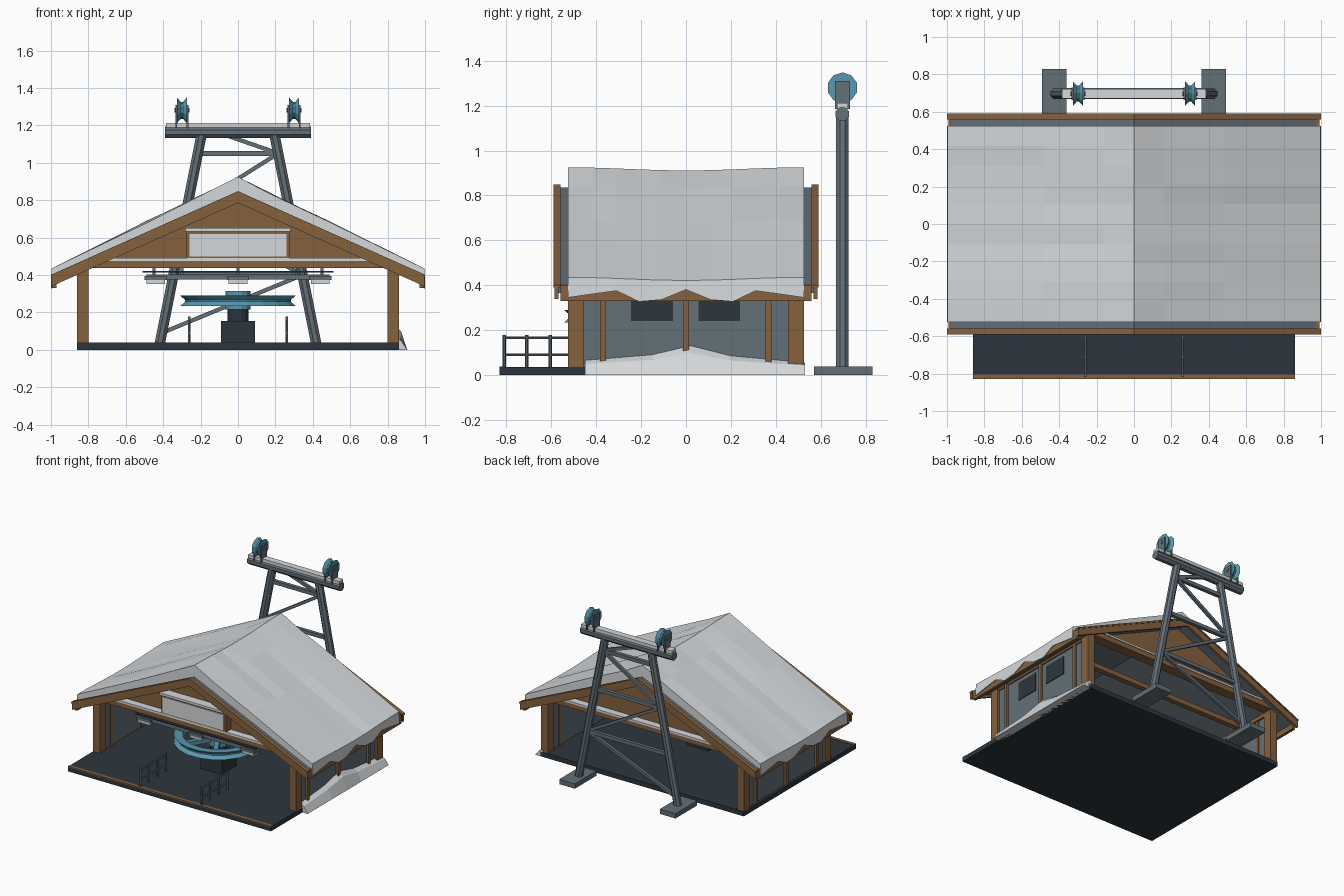
import bpy, bmesh, math, random
from mathutils import Vector

random.seed(4)
cube = bpy.data.objects.get("Cube")
if cube:
    bpy.data.objects.remove(cube)


def material(name, r, g, b):
    m = bpy.data.materials.new(name)
    m.use_nodes = True
    m.diffuse_color = (r, g, b, 1)
    m.node_tree.nodes["Principled BSDF"].inputs["Base Color"].default_value = (r, g, b, 1)
    return m


snow = material("snow", .66, .69, .71)
slate = material("slate steel", .125, .16, .19)
wood = material("brown wood", .24, .12, .048)
dark = material("dark slate", .026, .036, .047)
teal = material("teal wheel", .10, .32, .43)


def loft(name, sections, mat, closed=False):
    """Join matching rings of points; cap the ends unless the rings close up."""
    bm = bmesh.new()
    rings = [[bm.verts.new(p) for p in s] for s in sections]
    n = len(rings[0])
    pairs = list(zip(rings, rings[1:]))
    if closed:
        pairs.append((rings[-1], rings[0]))
    for a, b in pairs:
        for i in range(n):
            j = (i + 1) % n
            bm.faces.new((a[i], a[j], b[j], b[i]))
    if not closed:
        bm.faces.new(rings[0])
        bm.faces.new(rings[-1])
    bmesh.ops.recalc_face_normals(bm, faces=bm.faces)
    me = bpy.data.meshes.new(name)
    bm.to_mesh(me)
    bm.free()
    me.materials.append(mat)
    ob = bpy.data.objects.new(name, me)
    bpy.context.collection.objects.link(ob)
    return ob


def prism(name, profile, y0, y1, mat):
    return loft(name, [[(x, y, z) for x, z in profile] for y in (y0, y1)], mat)


def box(name, x, y, z, mat):
    return prism(name, [(x[0], z[0]), (x[1], z[0]), (x[1], z[1]), (x[0], z[1])], *y, mat)


def bar(name, p, q, w, mat, sides=4):
    p, q = Vector(p), Vector(q)
    d = (q - p).normalized()
    ref = Vector((1, 0, 0)) if abs(d.y) > .9 else Vector((0, 1, 0))
    u = d.cross(ref).normalized()
    v = d.cross(u)
    r = w / 2 / math.cos(math.pi / sides)
    ang = [math.tau * (i + .5) / sides for i in range(sides)]
    return loft(name, [[c + (u * math.cos(a) + v * math.sin(a)) * r for a in ang] for c in (p, q)], mat)


def ring(name, centre, axis, profile, sides, mat):
    """Revolve (radius, offset) points about the x or z axis."""
    c, secs = Vector(centre), []
    for i in range(sides):
        a = math.tau * (i + .5) / sides
        s, t = math.cos(a), math.sin(a)
        secs.append([c + Vector((o, r * s, r * t) if axis == "x" else (r * s, r * t, o))
                     for r, o in profile])
    return loft(name, secs, mat, closed=True)


# Floor slab with wooden front edging
box("floor", (-.86, .86), (-.83, .53), (0, .035), dark)
box("floor_edging", (-.86, .86), (-.83, -.805), (.03, .038), wood)

# Side walls, posts and windows
for s, side in ((-1, "right"), (1, "left")):
    def xs(a, b):
        return (s * a, s * b)
    box(side + "_wall", xs(.815, .84), (-.47, .51), (.03, .44), slate)
    box(side + "_wall_plate", xs(.80, .85), (-.5, .5), (.41, .44), wood)
    for y in (-.49, .49):
        box(side + "_corner_post", xs(.80, .86), (y - .036, y + .036), (.035, .45), wood)
    for y in (-.37, 0, .367):
        box(side + "_wall_post", xs(.81, .857), (y - .013, y + .013), (.035, .43), wood)
    for y in (-.152, .148):
        box(side + "_window", xs(.838, .845), (y - .093, y + .093), (.24, .38), dark)
    box(side + "_fascia", xs(.97, .992), (-.56, .56), (.33, .40), wood)


# Roof deck, barge boards and gables
def chevron(top, depth, half, slope=.447):
    low = top - slope * half
    return [(-half, low), (0, top), (half, low), (half, low - depth),
            (0, top - depth), (-half, low - depth)]


prism("roof_deck", chevron(.835, .03, .985), -.57, .57, slate)
for s, end in ((-1, "front"), (1, "back")):
    prism(end + "_barge_board", chevron(.84, .055, .997), s * .568, s * .585, wood)
    prism(end + "_barge_trim", chevron(.848, .012, 1), s * .56, s * .59, wood)
    prism(end + "_gable_panel", [(-.77, .46), (0, .81), (.77, .46)], s * .46, s * .48, wood)
    box(end + "_tie_beam", (-.80, .80), (s * .455, s * .53), (.438, .477), wood)
    box(end + "_beam_snow", (-.73, .73), (s * .47, s * .535), (.475, .49), snow)
for y in (-.17, .17):
    box("inner_tie_beam", (-.80, .80), (y - .02, y + .02), (.438, .475), wood)

# Snow blanket on the roof, draped over the eaves
lip = [(-.525, .345), (-.42, .36), (-.31, .375), (-.21, .327), (-.11, .335), (0, .38),
       (.11, .335), (.21, .327), (.31, .375), (.42, .36), (.525, .345)]
columns = (-.996, -.48, -.16, 0, .16, .48, .996)
sections = []
for y, low in lip:
    top = []
    for x in columns:
        z = .918 - .492 * abs(x) + .007 * math.cos(y * 6 + math.pi)
        top.append((x, y, z + random.uniform(-.008, .008) * (0 < abs(x) < .9)))
    under = [(x, y, .832 - .447 * abs(x)) for x in (.97, 0, -.97)]
    sections.append([(-1, y, low)] + top + [(1, y, low)] + [(.972, y, low + .01)]
                    + under + [(-.972, y, low + .01)])
loft("roof_snow", sections, snow)

# Snow bank against one side wall
bank = [(-.45, .065), (-.15, .09), (.02, .13), (.2, .085), (.53, .055)]
loft("snow_bank", [[(.84, y, 0), (.905, y, 0), (.872, y, h * .75), (.84, y, h)] for y, h in bank], snow)

# Framed sign on the front gable
box("sign_frame", (-.275, .275), (-.535, -.48), (.485, .635), wood)
box("sign_panel", (-.258, .258), (-.542, -.534), (.5, .62), snow)
box("sign_snow", (-.28, .28), (-.55, -.475), (.632, .65), snow)

# Lamp rack below the front beam
box("lamp_bar", (-.49, .49), (-.5, -.46), (.375, .402), slate)
box("lamp_rail", (-.51, .51), (-.52, -.44), (.414, .42), dark)
for x in (-.44, 0, .44):
    box("lamp_housing", (x - .06, x + .06), (-.515, -.445), (.372, .395), slate)
    box("lamp_lens", (x - .05, x + .05), (-.51, -.45), (.353, .374), snow)
for x in (-.45, -.3, 0, .3, .45):
    box("lamp_hanger", (x - .008, x + .008), (-.488, -.472), (.4, .44), slate)

# Drive wheel on its motor
wy = -.235
ring("drive_wheel_rim", (0, wy, .262), "z",
     [(.25, -.025), (.312, -.028), (.287, -.005), (.287, .005), (.312, .028), (.25, .025)], 20, teal)
bar("drive_wheel_hub", (0, wy, .215), (0, wy, .315), .135, teal, 12)
for k in range(6):
    a = math.tau * k / 6
    bar("drive_wheel_spoke", (0, wy, .262), (.26 * math.cos(a), wy + .26 * math.sin(a), .262), .034, teal)
box("motor_base", (-.09, .09), (wy - .09, wy + .09), (.03, .155), dark)
bar("motor_shaft", (0, wy, .15), (0, wy, .22), .11, dark, 12)

# Queue railings
for x in (-.26, .26):
    for y in (-.81, -.71, -.605, -.5):
        bar("railing_post", (x, y, .03), (x, y, .178), .013, slate, 6)
    for z in (.09, .166):
        bar("railing_rail", (x, -.818, z), (x, -.492, z), .012, slate, 6)

# Lift tower: feet, legs, braces and top beam
ty = .697


def leg_at(s, z):
    return (s * (.425 - .2 * z), ty, z)


for s, side in ((-1, "right"), (1, "left")):
    box(side + "_tower_foot", (s * .36, s * .492), (.57, .83), (0, .037), slate)
    bar(side + "_tower_leg", leg_at(s, .03), leg_at(s, 1.16), .055, slate, 8)
for z in (1.05, .74, .4):
    bar("tower_crossbar", leg_at(-1, z), leg_at(1, z), .027, slate)
for s, z0, z1 in ((-1, 1.19, 1.05), (1, 1.05, .74), (-1, .74, .4), (1, .4, .09)):
    bar("tower_brace", leg_at(s, z0), leg_at(-s, z1), .022, slate)
bar("tower_top_beam", (-.39, ty, 1.163), (.39, ty, 1.163), .06, slate, 8)
box("tower_beam_snow", (-.385, .385), (ty - .025, ty + .025), (1.188, 1.212), snow)

# Cable sheaves with their brackets
for x in (-.3, .3):
    ring("sheave", (x, ty, 1.28), "x",
         [(.01, -.024), (.068, -.026), (.045, -.006), (.045, .006), (.068, .026), (.01, .024)], 10, teal)
    bar("sheave_axle", (x - .04, ty, 1.28), (x + .04, ty, 1.28), .024, slate, 8)
    for d in (-.03, .03):
        box("sheave_bracket", (x + d - .005, x + d + .005), (ty - .034, ty + .034), (1.185, 1.31), slate)
